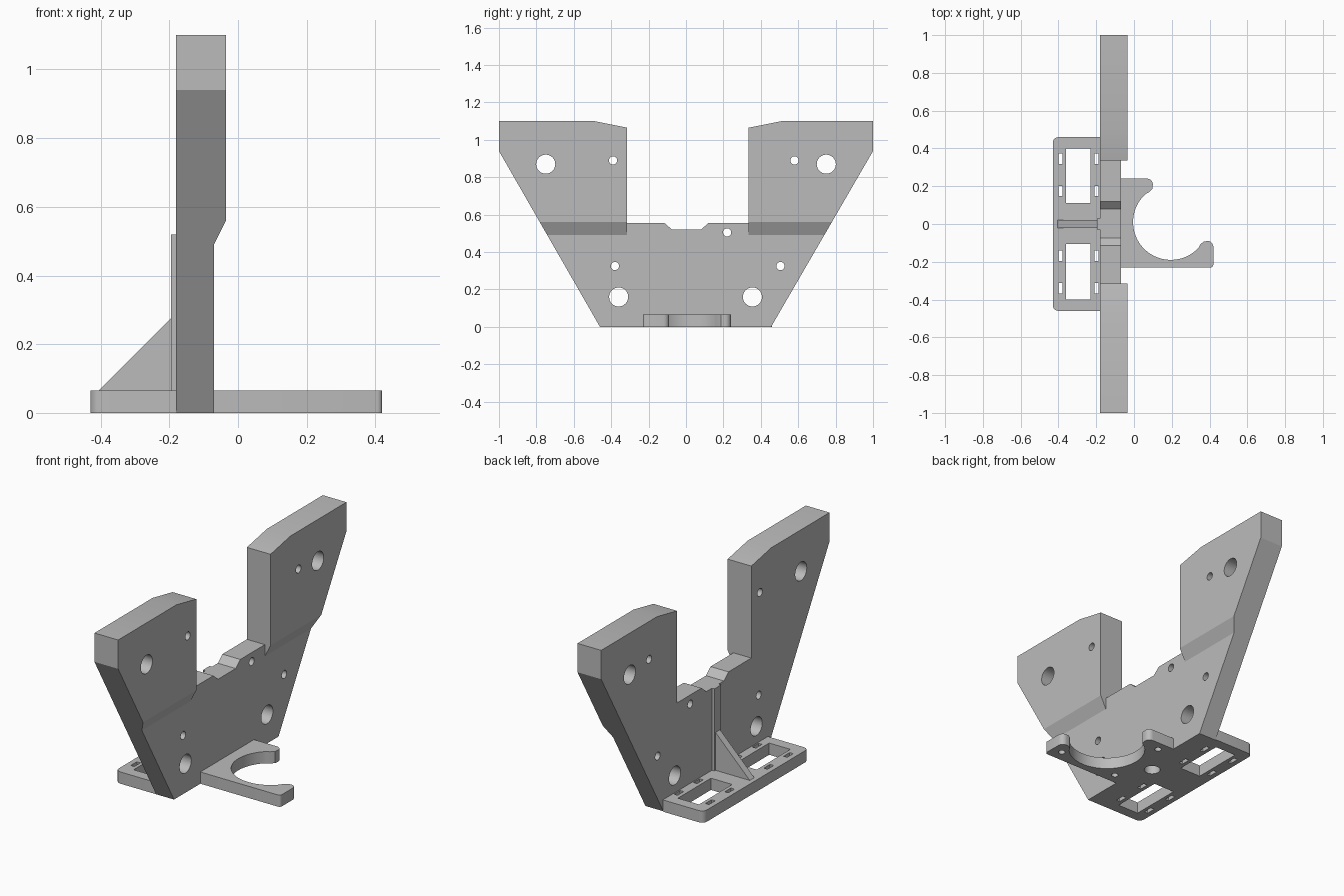
import bpy
import bmesh
from math import cos, sin, radians, pi
from mathutils import Vector

cube = bpy.data.objects.get("Cube")
if cube:
    bpy.data.objects.remove(cube, do_unlink=True)

GREY = (0.5, 0.5, 0.5, 1.0)
mat = bpy.data.materials.new("light grey plastic")
mat.use_nodes = True
mat.diffuse_color = GREY
mat.node_tree.nodes["Principled BSDF"].inputs["Base Color"].default_value = GREY

PLACE = {"x": lambda a, b, t: Vector((t, a, b)),
         "y": lambda a, b, t: Vector((a, t, b)),
         "z": lambda a, b, t: Vector((a, b, t))}


def prism(bm, points, axis, low, high):
    """Extrude a flat outline along an axis."""
    place = PLACE[axis]
    face = bm.faces.new([bm.verts.new(place(a, b, low)) for a, b in points])
    result = bmesh.ops.extrude_face_region(bm, geom=[face])
    verts = [g for g in result["geom"] if isinstance(g, bmesh.types.BMVert)]
    bmesh.ops.translate(bm, verts=verts, vec=place(0, 0, high - low))


def arc(cx, cy, r, start, end, steps):
    angles = [radians(start + (end - start) * i / steps) for i in range(steps + 1)]
    return [(cx + r * cos(t), cy + r * sin(t)) for t in angles]


def circle(cx, cy, r, sides=32):
    return arc(cx, cy, r, 0, 360 * (sides - 1) / sides, sides - 1)


def rect(x0, x1, y0, y1):
    return [(x0, y0), (x1, y0), (x1, y1), (x0, y1)]


def make(name, shapes):
    bm = bmesh.new()
    for shape in shapes:
        prism(bm, *shape)
    bmesh.ops.recalc_face_normals(bm, faces=bm.faces[:])
    mesh = bpy.data.meshes.new(name)
    bm.to_mesh(mesh)
    bm.free()
    mesh.materials.append(mat)
    obj = bpy.data.objects.new(name, mesh)
    bpy.context.collection.objects.link(obj)
    return obj


def part(name, shape, cuts=()):
    """Make one part, carve its cuts and smooth only the round walls."""
    obj = make(name, [shape])
    bpy.ops.object.select_all(action="DESELECT")
    obj.select_set(True)
    bpy.context.view_layer.objects.active = obj
    for cut in cuts:
        cutter = make("cutter", [cut])
        cutter.hide_render = True
        mod = obj.modifiers.new("cut", "BOOLEAN")
        mod.operation = "DIFFERENCE"
        mod.solver = "EXACT"
        mod.object = cutter
        bpy.ops.object.modifier_apply(modifier=mod.name)
        bpy.data.objects.remove(cutter, do_unlink=True)
    bpy.ops.object.shade_smooth_by_angle(angle=radians(25))
    return obj


BASE = 0.065    # base thickness
BACK, FRONT, WING = -0.18, -0.07, -0.035    # upright faces along x

# Upright plate with two raised wings
outline = [(-0.46, 0), (0.455, 0), (1, 0.94), (1, 1.1), (0.51, 1.1),
           (0.335, 1.065), (0.335, 0.555), (0.12, 0.555), (0.08, 0.52),
           (-0.075, 0.52), (-0.115, 0.555), (-0.315, 0.555),
           (-0.315, 1.065), (-0.49, 1.1), (-1, 1.1), (-1, 0.94)]
step = [(FRONT, -0.1), (0.1, -0.1), (0.1, 0.56), (WING, 0.56), (FRONT, 0.49)]
cuts = [(step, "y", -1.2, 1.2),
        (rect(-0.315, 0.335, 0.4, 0.7), "x", FRONT, 0.1),
        (circle(-0.125, 0, 0.042), "z", -0.1, 0.06)]
for y, z in [(-0.75, 0.87), (0.75, 0.87), (-0.36, 0.16), (0.355, 0.16)]:
    cuts.append((circle(y, z, 0.051), "x", -0.4, 0.2))
for y, z in [(-0.39, 0.89), (0.58, 0.89), (0.22, 0.505),
             (-0.38, 0.325), (0.505, 0.325)]:
    cuts.append((circle(y, z, 0.022, 24), "x", -0.4, 0.2))
part("upright_plate", (outline, "x", BACK, WING), cuts)

# Rear base with two windows and eight strap slots
outline = ([(BACK, -0.46), (BACK, 0.46)]
           + arc(-0.4, 0.43, 0.03, 90, 180, 6)
           + arc(-0.4, -0.43, 0.03, 180, 270, 6))
cuts = [(rect(-0.36, -0.23, y0, y1), "z", -0.1, 0.2)
        for y0, y1 in [(0.11, 0.4), (-0.4, -0.105)]]
for x in (-0.39, -0.198):
    for y in (0.345, 0.175, -0.168, -0.34):
        cuts.append((rect(x - 0.011, x + 0.011, y - 0.027, y + 0.027), "z", -0.1, 0.2))
part("rear_base", (outline, "z", 0, BASE), cuts)

# Front cradle with a round opening and blind holes underneath
outline = ([(FRONT, -0.23)]
           + arc(0.405, -0.215, 0.015, -90, 0, 4)
           + arc(0.39, -0.12, 0.03, 0, 90, 6)
           + [(0.37, -0.093), (0.352, -0.107)]
           + arc(0.195, 0.01, 0.2, -42, -228, 40)
           + [(0.08, 0.168), (0.097, 0.186)]
           + arc(0.07, 0.21, 0.03, 0, 90, 6)
           + [(FRONT, 0.24)])
cuts = [(circle(x, y, 0.018, 24), "z", -0.1, 0.05)
        for x, y in [(-0.01, 0.185), (-0.01, -0.17), (0.36, -0.165)]]
part("front_cradle", (outline, "z", 0, BASE), cuts)

# Stiffening strip and triangular gusset behind the upright
part("back_strip", (rect(-0.195, BACK, -0.03, 0.03), "z", BASE, 0.52))
part("gusset", ([(-0.405, BASE), (-0.19, BASE), (-0.19, 0.28)], "y", -0.02, 0.02))
